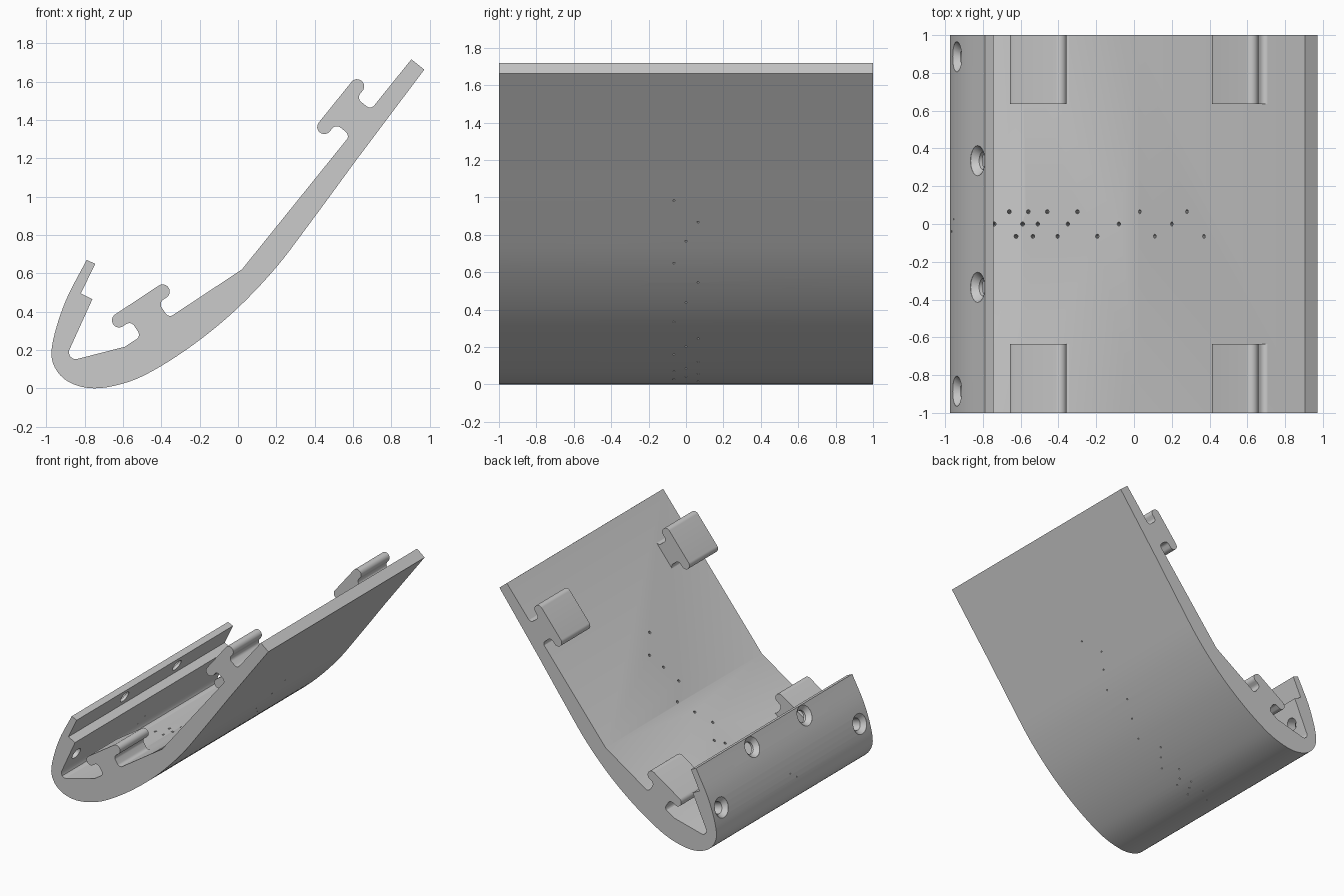
import bpy, bmesh
from math import sin, cos, tan, radians, pi, atan2
from mathutils import Vector

cube = bpy.data.objects.get("Cube")
if cube:
    bpy.data.objects.remove(cube, do_unlink=True)

grey = bpy.data.materials.new("plain_grey")
grey.use_nodes = True
grey.diffuse_color = (0.6, 0.6, 0.6, 1)
grey.node_tree.nodes["Principled BSDF"].inputs["Base Color"].default_value = (0.6, 0.6, 0.6, 1)


def make_object(name, bm):
    bmesh.ops.recalc_face_normals(bm, faces=bm.faces[:])
    mesh = bpy.data.meshes.new(name)
    bm.to_mesh(mesh)
    bm.free()
    mesh.materials.append(grey)
    obj = bpy.data.objects.new(name, mesh)
    bpy.context.collection.objects.link(obj)
    return obj


def select(obj):
    bpy.ops.object.select_all(action='DESELECT')
    obj.select_set(True)
    bpy.context.view_layer.objects.active = obj


def smooth(obj):
    select(obj)
    bpy.ops.object.shade_smooth_by_angle(angle=radians(30))


def rounded(points, steps=6):
    """Replace each corner (x, z, radius) by an arc."""
    out = []
    for i, (x, z, r) in enumerate(points):
        p = Vector((x, z))
        if r == 0:
            out.append(p)
            continue
        a = (Vector(points[i - 1][:2]) - p).normalized()
        b = (Vector(points[(i + 1) % len(points)][:2]) - p).normalized()
        half = a.angle(b) / 2
        centre = p + (a + b).normalized() * (r / sin(half))
        start = p + a * (r / tan(half)) - centre
        end = p + b * (r / tan(half)) - centre
        for k in range(steps + 1):
            t = k / steps
            out.append(centre + (start * (1 - t) + end * t).normalized() * r)
    return out


def spline(pts, steps=5):
    """Smooth curve through the points."""
    pts = [Vector(p) for p in pts]
    ext = [pts[0] * 2 - pts[1]] + pts + [pts[-1] * 2 - pts[-2]]
    out = []
    for a, b, c, d in zip(ext, ext[1:], ext[2:], ext[3:]):
        for k in range(steps):
            t = k / steps
            out.append(b + (c - a) * (t / 2) + (a * 2 - b * 5 + c * 4 - d) * (t * t / 2)
                       + (b * 3 - a - c * 3 + d) * (t ** 3 / 2))
    return out + [pts[-1]]


def extrude(name, outline, y0, y1):
    bm = bmesh.new()
    face = bm.faces.new([bm.verts.new((p.x, y0, p.y)) for p in outline])
    moved = bmesh.ops.extrude_face_region(bm, geom=[face])["geom"]
    bmesh.ops.translate(bm, vec=(0, y1 - y0, 0),
                        verts=[g for g in moved if isinstance(g, bmesh.types.BMVert)])
    return make_object(name, bm)


# Curved shell: smooth outside, straight inner faces and stepped lip
FLOOR, KNEE, TIP = (-0.59, 0.217), (0.02, 0.62), (0.905, 1.717)
outside = spline([(0.62, 1.195), (0.38, 0.868), (0.2, 0.632), (0, 0.42), (-0.2, 0.252),
                  (-0.4, 0.117), (-0.57, 0.034), (-0.75, 0), (-0.89, 0.037), (-0.965, 0.13),
                  (-0.965, 0.25), (-0.9, 0.455), (-0.79, 0.67)])
inside = rounded([(-0.745, 0.65, 0), (-0.82, 0.495, 0), (-0.76, 0.465, 0),
                  (-0.91, 0.135, 0.035), FLOOR + (0,), KNEE + (0,), TIP + (0,),
                  (0.972, 1.663, 0)])
shell = extrude("curved_shell", inside + outside, -1, 1)

# Hole cutters, built as stepped round pins
pins = bmesh.new()


def drill(start, direction, profile, sides):
    axis = Vector(direction).normalized()
    u = Vector((0, 1, 0))
    v = axis.cross(u)
    rings = []
    for depth, r in profile:
        rings.append([pins.verts.new(Vector(start) + axis * depth
                      + (u * cos(2 * pi * k / sides) + v * sin(2 * pi * k / sides)) * r)
                      for k in range(sides)])
    for low, high in zip(rings, rings[1:]):
        for k in range(sides):
            n = (k + 1) % sides
            pins.faces.new((low[k], low[n], high[n], high[k]))
    pins.faces.new(rings[0][::-1])
    pins.faces.new(rings[-1])


# Countersunk screw holes in the short wall
sink = [(-0.06, 0.08), (0.003, 0.08), (0.036, 0.047), (0.22, 0.047)]
for side in (-1, 1):
    drill((-0.94, side * 0.885, 0.35), (0.95, 0, -0.3), sink, 28)
    drill((-0.83, side * 0.335, 0.6), (0.886, 0, -0.464), sink, 28)


def inner_height(x):
    if x < FLOOR[0]:
        return FLOOR[1] + 0.26 * (x - FLOOR[0])
    (x0, z0), (x1, z1) = (FLOOR, KNEE) if x < KNEE[0] else (KNEE, TIP)
    return z0 + (x - x0) * (z1 - z0) / (x1 - x0)


# Three rows of pin holes through the floor
rows = {0.065: (-0.66, -0.56, -0.46, -0.3, 0.03, 0.28),
        0: (-0.74, -0.59, -0.51, -0.35, -0.08, 0.2),
        -0.065: (-0.625, -0.535, -0.405, -0.195, 0.11, 0.37)}
for y, places in rows.items():
    for x in places:
        a = radians(min(45 + 55 * x, 53))
        drill((x, y, inner_height(x)), (sin(a), 0, -cos(a)),
              [(-0.03, 0.011), (0.05, 0.011), (0.06, 0.006), (0.3, 0.006)], 10)
for y, z in ((0.025, 0.3), (-0.04, 0.25)):
    drill((-0.96, y, z), (0.95, 0, -0.3), [(-0.04, 0.005), (0.17, 0.005)], 8)

cutter = make_object("hole_cutter", pins)
cutter.hide_render = True
mod = shell.modifiers.new("holes", 'BOOLEAN')
mod.operation = 'DIFFERENCE'
mod.solver = 'EXACT'
mod.object = cutter
select(shell)
bpy.ops.object.modifier_apply(modifier=mod.name)
bpy.data.objects.remove(cutter, do_unlink=True)
smooth(shell)

# Double-hooked clips standing on the inner faces
half = [(0.118, -0.133, 0), (0.086, -0.133, 0.03), (0.086, -0.037, 0.03),
        (0.173, -0.037, 0.036), (0.173, 0.037, 0.036)]
hook = rounded(half + [(-u, v, r) for u, v, r in reversed(half)])


def clip(name, centre, a, b, side):
    angle = atan2(b[1] - a[1], b[0] - a[0])
    c, s = cos(angle), sin(angle)
    outline = [Vector((centre[0] + p.x * c - p.y * s, centre[1] + p.x * s + p.y * c))
               for p in hook]
    smooth(extrude(name, outline, side * 0.635, side))


for side, label in ((-1, "front"), (1, "back")):
    clip(label + "_lower_clip", (-0.507, 0.43), FLOOR, KNEE, side)
    clip(label + "_upper_clip", (0.536, 1.47), KNEE, TIP, side)
